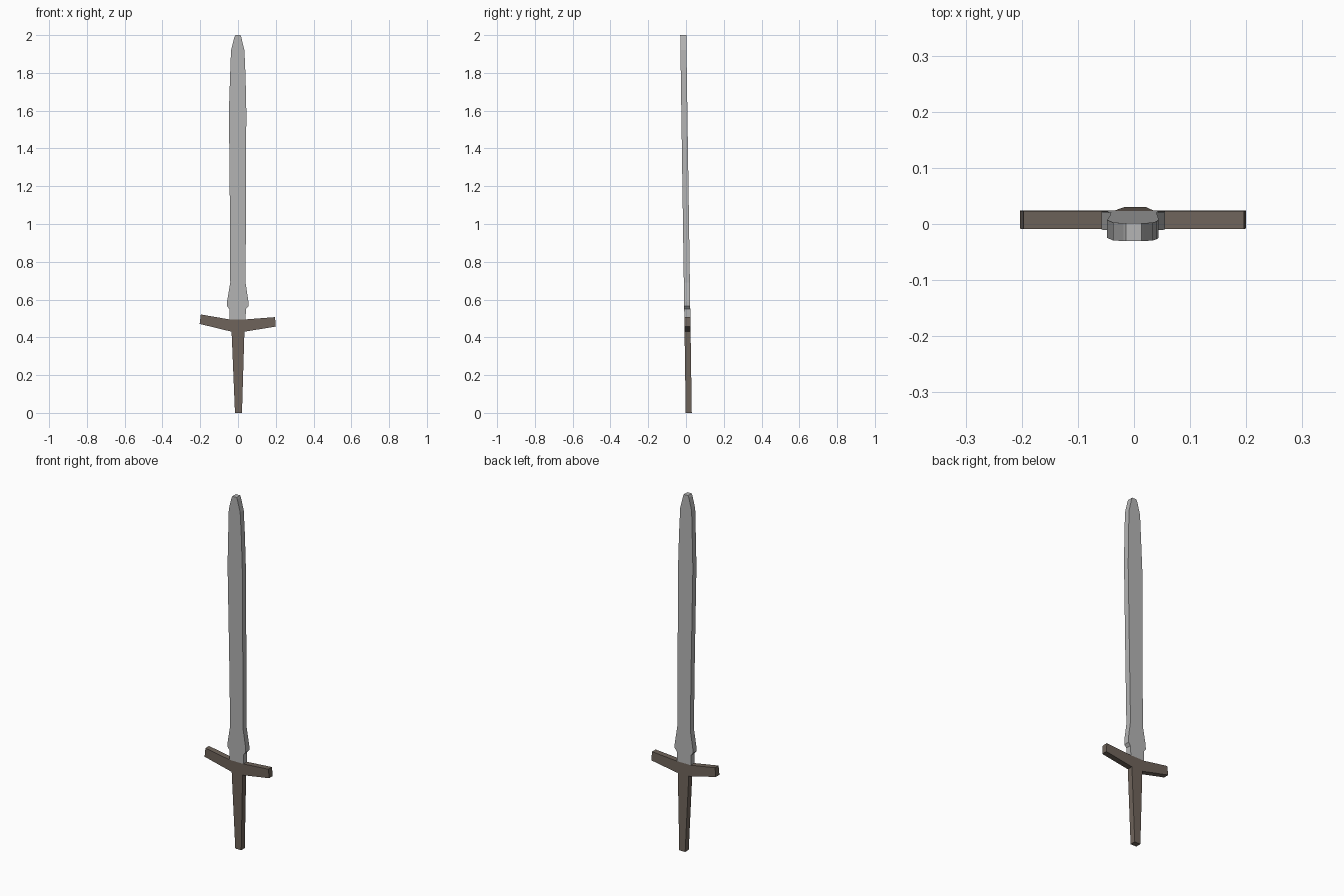
import bpy, bmesh

if "Cube" in bpy.data.objects:
    bpy.data.objects.remove(bpy.data.objects["Cube"])

THICK = 0.032   # front-to-back thickness
LEAN = 0.0145   # the sword leans slightly toward the front at the top


def material(name, rgb):
    m = bpy.data.materials.new(name)
    m.diffuse_color = (*rgb, 1)
    m.use_nodes = True
    m.node_tree.nodes["Principled BSDF"].inputs["Base Color"].default_value = m.diffuse_color
    return m


def slab(name, outline, mat):
    """Extrude an x-z outline through y, following the lean."""
    bm = bmesh.new()
    front = [bm.verts.new((x, LEAN * (1 - z) - THICK / 2, z)) for x, z in outline]
    face = bm.faces.new(front)
    out = bmesh.ops.extrude_face_region(bm, geom=[face], use_keep_orig=True)
    verts = [g for g in out["geom"] if isinstance(g, bmesh.types.BMVert)]
    bmesh.ops.translate(bm, verts=verts, vec=(0, THICK, 0))
    bmesh.ops.recalc_face_normals(bm, faces=bm.faces)
    me = bpy.data.meshes.new(name)
    bm.to_mesh(me)
    bm.free()
    me.materials.append(mat)
    ob = bpy.data.objects.new(name, me)
    bpy.context.collection.objects.link(ob)
    return ob


steel = material("steel grey", (0.46, 0.46, 0.46))
wood = material("dark brown", (0.16, 0.128, 0.105))

# Blade: (z, left x, right x) stations from guard to tip
stations = [(0.495, -0.046, 0.040), (0.55, -0.046, 0.042), (0.565, -0.058, 0.055),
            (0.59, -0.058, 0.055), (0.69, -0.041, 0.040), (1.08, -0.043, 0.042),
            (1.6, -0.048, 0.044), (1.78, -0.042, 0.040), (1.92, -0.037, 0.034),
            (1.99, -0.019, 0.017), (2.0, -0.014, 0.013)]
blade = [(r, z) for z, l, r in stations] + [(l, z) for z, l, r in reversed(stations)]
slab("blade", blade, steel)

# Hilt: grip and slightly uneven crossguard in one piece
hilt = [(-0.016, 0.0), (0.021, 0.0), (0.034, 0.43), (0.20, 0.457), (0.196, 0.507),
        (0.040, 0.495), (-0.046, 0.495), (-0.197, 0.521), (-0.203, 0.471), (-0.034, 0.43)]
slab("hilt", hilt, wood)
